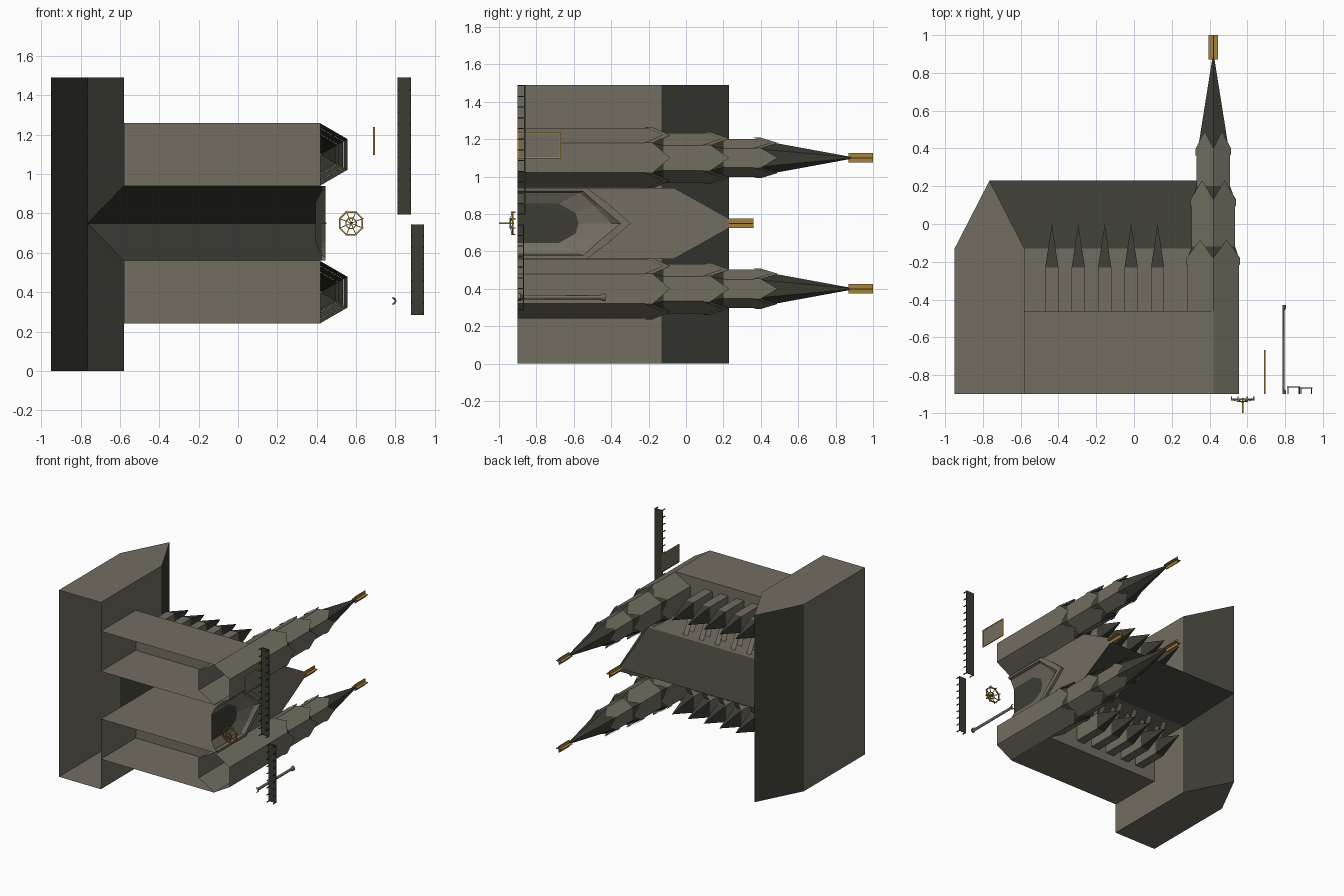
import bpy, bmesh, math

if "Cube" in bpy.data.objects:
    bpy.data.objects.remove(bpy.data.objects["Cube"])

def material(name, rgb):
    m = bpy.data.materials.new(name)
    m.diffuse_color = (*rgb, 1)
    m.use_nodes = True
    m.node_tree.nodes["Principled BSDF"].inputs["Base Color"].default_value = m.diffuse_color
    return m

STONE = material("grey stone", (0.17, 0.155, 0.12))
ROOF = material("dark slate", (0.045, 0.045, 0.034))
GOLD = material("old gold", (0.38, 0.22, 0.045))
MID = 0.75      # z of the symmetry plane of the church
FLOOR = -0.9    # ground level of the church (its height runs along y)

def mesh(name, verts, faces, mat):
    me = bpy.data.meshes.new(name)
    me.from_pydata(verts, [], faces)
    me.materials.append(mat)
    bm = bmesh.new()
    bm.from_mesh(me)
    bmesh.ops.recalc_face_normals(bm, faces=bm.faces)
    bm.to_mesh(me)
    bm.free()
    ob = bpy.data.objects.new(name, me)
    bpy.context.collection.objects.link(ob)
    return ob

def polys(name, rings, mat):
    """Separate flat polygons given as corner lists."""
    verts, faces = [], []
    for r in rings:
        faces.append(range(len(verts), len(verts) + len(r)))
        verts += r
    return mesh(name, verts, [list(f) for f in faces], mat)

def box(name, x, y, z, mat):
    v = [(a, b, c) for a in x for b in y for c in z]
    f = [(0, 1, 3, 2), (4, 6, 7, 5), (0, 4, 5, 1), (2, 3, 7, 6), (0, 2, 6, 4), (1, 5, 7, 3)]
    return mesh(name, v, f, mat)

def hexagon(cx, y, cz, r, n=6, turn=math.pi / 2):
    return [(cx + r * math.cos(turn + i * math.tau / n), y,
             cz + r * math.sin(turn + i * math.tau / n)) for i in range(n)]

def loft(name, rings, mat, closed=True):
    n = len(rings[0])
    v = [p for r in rings for p in r]
    f = [(k * n + i, k * n + (i + 1) % n, (k + 1) * n + (i + 1) % n, (k + 1) * n + i)
         for k in range(len(rings) - 1) for i in range(n if closed else n - 1)]
    return mesh(name, v, f, mat)

def finial(name, x, y, z):
    box(name + "_plate_a", (x - .026, x + .026), y, (z - .003, z + .003), GOLD)
    box(name + "_plate_b", (x - .003, x + .003), y, (z - .026, z + .026), GOLD)

# transept: open underneath, gabled at both ends
L, C, R, EAVE, RIDGE, TOP = -.95, -.765, -.58, -.13, .23, 1.49
polys("transept_gables", [[(L, FLOOR, z), (R, FLOOR, z), (R, EAVE, z), (C, RIDGE, z), (L, EAVE, z)]
                          for z in (0, TOP)], STONE)
polys("transept_walls", [[(x, FLOOR, a), (x, EAVE, a), (x, EAVE, b), (x, FLOOR, b)]
                         for x, a, b in ((L, 0, TOP), (R, 0, .56), (R, .94, TOP))], STONE)
polys("transept_roof", [[(L, EAVE, 0), (C, RIDGE, 0), (C, RIDGE, TOP), (L, EAVE, TOP)],
                        [(R, EAVE, 0), (C, RIDGE, 0), (C, RIDGE, MID), (R, EAVE, .56)],
                        [(R, EAVE, TOP), (C, RIDGE, TOP), (C, RIDGE, MID), (R, EAVE, .94)]], ROOF)

# nave facade with gable, recessed portal and dark door
def arch(x, half, shoulder, mid_half, mid_y, apex):
    return [(x, FLOOR, MID - half), (x, shoulder, MID - half), (x, mid_y, MID - mid_half),
            (x, apex, MID), (x, mid_y, MID + mid_half), (x, shoulder, MID + half),
            (x, FLOOR, MID + half)]

facade_edge = arch(.425, .19, -.065, .1, .097, .275)
portal_edge = arch(.425, .185, -.53, .1, -.42, -.31)
loft("facade_wall", [facade_edge, portal_edge], STONE, closed=False)
p0 = arch(.425, .19, -.53, .1, -.41, -.295)
p1 = arch(.445, .19, -.53, .1, -.41, -.295)
p2 = arch(.445, .172, -.55, .1, -.47, -.35)
p3 = arch(.425, .165, -.57, .095, -.49, -.40)
p4 = arch(.395, .105, -.68, .055, -.59, -.575)
loft("portal_surround", [p0, p1, p2, p3, p4], STONE, closed=False)
polys("main_door", [p4], ROOF)
finial("gable_finial", .425, (.23, .36), MID)

def hex_stage(name, cx, cz, r, low, valley, peak):
    """Six walls, each ending in a pointed gable."""
    ring = hexagon(cx, 0, cz, r)
    rings, bands = [], []
    big = hexagon(cx, 0, cz, r + .006)
    for i in range(6):
        for src, out in ((ring, rings), (big, bands)):
            (ax, _, az), (bx, _, bz) = src[i], src[(i + 1) % 6]
            mx, mz = (ax + bx) / 2, (az + bz) / 2
            if out is rings:
                out.append([(ax, low, az), (bx, low, bz), (bx, valley, bz),
                            (mx, peak, mz), (ax, valley, az)])
            else:
                out.append([(ax, valley - .04, az), (mx, peak - .04, mz), (mx, peak, mz), (ax, valley, az)])
                out.append([(mx, peak - .04, mz), (bx, valley - .04, bz), (bx, valley, bz), (mx, peak, mz)])
    polys(name + "_walls", rings, STONE)
    polys(name + "_gable_trim", bands, STONE)

xs = (-.435, -.295, -.155, -.015, .125)
for s, side in ((-1, "lower"), (1, "upper")):
    def z(d):
        return MID + s * d
    # nave wall and roof half
    polys(side + "_nave_wall", [[(R, FLOOR, z(.19)), (.425, FLOOR, z(.19)),
                                 (.425, EAVE, z(.19)), (R, EAVE, z(.19))]], STONE)
    polys(side + "_nave_roof", [[(R, EAVE, z(.19)), (.425, EAVE, z(.19)),
                                 (.425, RIDGE, MID), (C, RIDGE, MID)]], ROOF)
    # aisle wall and flat ceiling
    polys(side + "_aisle", [[(R, FLOOR, z(.51)), (.42, FLOOR, z(.51)), (.42, -.46, z(.51)), (R, -.46, z(.51))],
                            [(R, -.46, z(.51)), (.42, -.46, z(.51)), (.42, -.46, z(.19)), (R, -.46, z(.19))]],
          STONE)
    # buttress piers, flyers and pinnacles
    for x in xs:
        a, b = x - .035, x + .035
        box(side + "_buttress_pier", (a, b), (-.46, -.23), (z(.31), z(.44)), STONE)
        q = [(.31, -.24), (.31, -.31), (.19, -.25), (.19, -.17)]
        loft(side + "_flyer", [[(w, y, z(d)) for d, y in q] for w in (x - .02, x + .02)], STONE)
        base = [(a, -.23, z(.31)), (b, -.23, z(.31)), (b, -.23, z(.44)), (a, -.23, z(.44))]
        mesh(side + "_pinnacle", base + [(x, 0, z(.375))],
             [(0, 1, 4), (1, 2, 4), (2, 3, 4), (3, 0, 4)], ROOF)
    # six-sided tower in three gabled stages with dark spire
    cx, cz = .42, z(.35)
    hex_stage(side + "_tower_stage_1", cx, cz, .158, FLOOR, -.18, -.085)
    hex_stage(side + "_tower_stage_2", cx, cz, .133, -.18, .13, .23)
    hex_stage(side + "_tower_stage_3", cx, cz, .102, .13, .40, .49)
    for r0, r1, y0, y1 in ((.157, .133, -.18, -.12), (.132, .102, .13, .20), (.101, .085, .40, .43)):
        loft(side + "_tower_ledge", [hexagon(cx, y0, cz, r0), hexagon(cx, y1, cz, r1)], ROOF)
    loft(side + "_spire", [hexagon(cx, .42, cz, .09), hexagon(cx, .9, cz, .002)], ROOF)
    finial(side + "_spire_finial", cx, (.87, 1.0), cz)

# wheel chandelier
WX = .575
def wheel(r, y, t):
    loft("chandelier_ring", [hexagon(WX, y + dy, MID, r + dr, 8, math.pi / 8) for dr, dy in
                             ((-t, -t), (t, -t), (t, t), (-t, t), (-t, -t))], GOLD)
wheel(.062, -.927, .004)
wheel(.028, -.94, .003)
for i in range(8):
    a = (i + .5) * math.tau / 8
    c, s_ = math.cos(a), math.sin(a)
    spoke = [[(WX + r * c - w * s_, -.93 - (.066 - r) * .2 + h, MID + r * s_ + w * c)
              for w, h in ((-.002, -.002), (.002, -.002), (.002, .002), (-.002, .002))] for r in (0, .062)]
    loft("chandelier_spoke", spoke, GOLD)
    px, pz = WX + .064 * c, MID + .064 * s_
    box("chandelier_candle", (px - .003, px + .003), (-.935, -.912), (pz - .003, pz + .003), GOLD)
box("chandelier_stem", (WX - .004, WX + .004), (-1.0, -.92), (MID - .004, MID + .004), GOLD)

# framed panel
PZ = (1.10, 1.235)
box("picture_panel", (.689, .693), (-.897, -.673), PZ, STONE)
for e in PZ:
    box("picture_frame_side", (.687, .695), (-.9, -.667), (e - .004, e + .004), GOLD)
for e in (-.897, -.671):
    box("picture_frame_end", (.687, .695), (e - .004, e + .004), PZ, GOLD)

# half-round column with base and capital
prof = [(.02, -.9), (.02, -.885), (.012, -.875), (.011, -.46), (.02, -.445), (.02, -.43)]
loft("half_column", [[(.785 + r * math.cos(t * math.pi / 8 - math.pi / 2), y,
                       .355 + r * math.sin(t * math.pi / 8 - math.pi / 2)) for t in range(9)]
                     for r, y in prof], STONE, closed=False)

# two long dark benches with small feet
for x0, x1, z0, z1, y in ((.81, .88, .795, 1.49, -.862), (.88, .945, .285, .745, -.868)):
    box("bench_plank", (x0, x1), (y - .003, y + .003), (z0, z1), ROOF)
    n = round((z1 - z0) / .06)
    for i in range(n + 1):
        k = z0 + .004 + i * (z1 - z0 - .008) / n
        for fx in (x0 + .005, x1 - .005):
            box("bench_foot", (fx - .003, fx + .003), (FLOOR, y), (k - .003, k + .003), ROOF)
